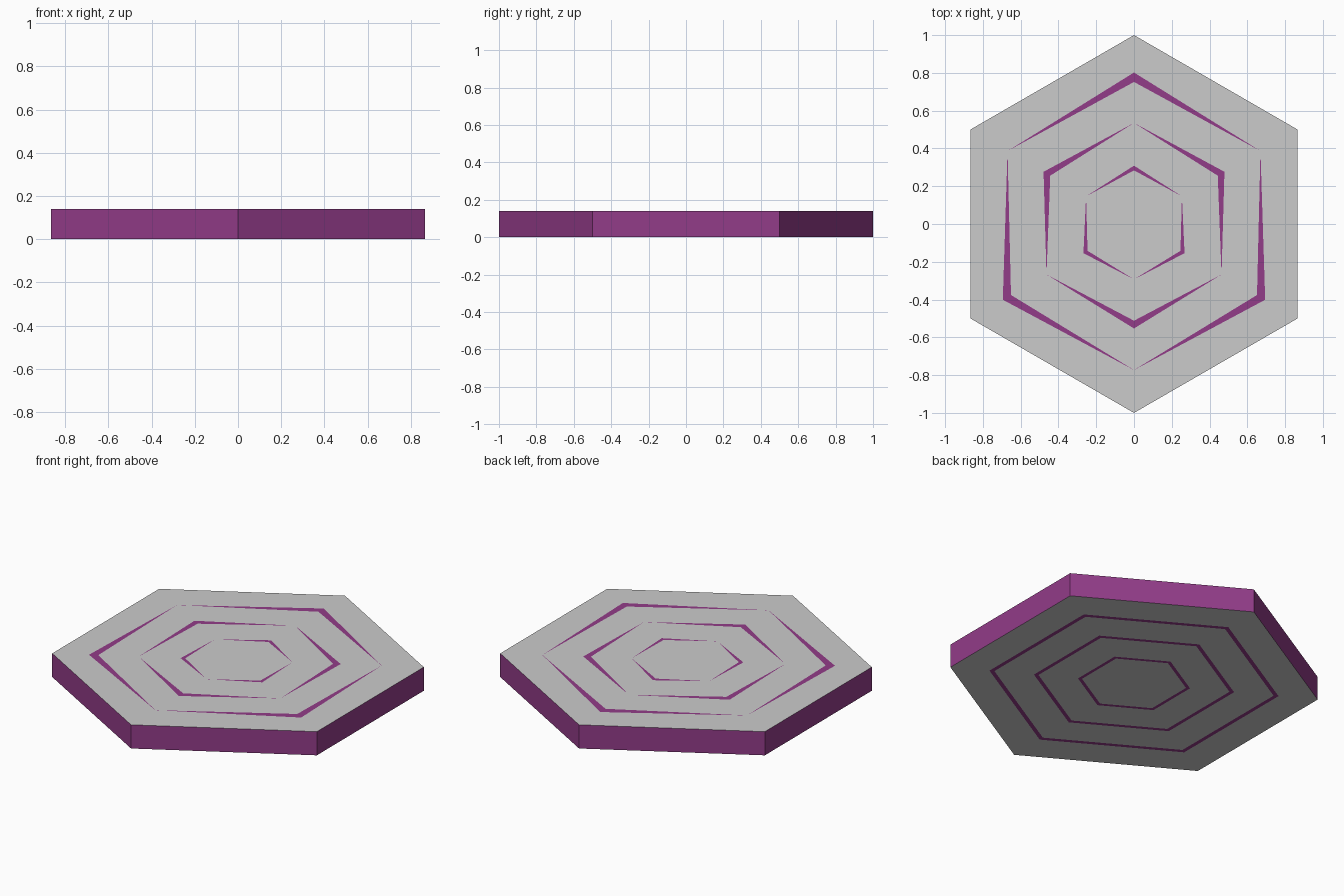
import bpy, bmesh
from math import cos, sin, pi

if "Cube" in bpy.data.objects:
    bpy.data.objects.remove(bpy.data.objects["Cube"])

HEIGHT = 0.14


def material(name, rgb):
    mat = bpy.data.materials.new(name)
    mat.diffuse_color = (*rgb, 1)
    mat.use_nodes = True
    mat.node_tree.nodes["Principled BSDF"].inputs["Base Color"].default_value = mat.diffuse_color
    return mat


def hexagon(bm, even, odd, z):
    """Hexagon with one radius on even corners (starting at +y) and another on odd."""
    return [bm.verts.new(((even, odd)[i % 2] * -sin(i * pi / 3),
                          (even, odd)[i % 2] * cos(i * pi / 3), z))
            for i in range(6)]


def bridge(bm, a, b, mat):
    for i in range(6):
        j = (i + 1) % 6
        bm.faces.new((a[i], a[j], b[j], b[i])).material_index = mat


def cap(bm, radii, z):
    """Nested hexagons: grey bands alternating with purple stripes."""
    loops = [hexagon(bm, e, o, z) for e, o in radii]
    for k in range(len(loops) - 1):
        bridge(bm, loops[k], loops[k + 1], k % 2)
    bm.faces.new(loops[-1]).material_index = 0
    return loops[0]


bm = bmesh.new()

# Top face: stripes taper to nothing at every other corner
top = cap(bm, [(1, 1), (0.802, 0.773), (0.752, 0.773), (0.535, 0.553),
               (0.535, 0.512), (0.309, 0.293), (0.284, 0.293)], HEIGHT)
# Underside: stripes of even width
bottom = cap(bm, [(1, 1), (0.787, 0.787), (0.760, 0.760), (0.545, 0.545),
                  (0.520, 0.520), (0.305, 0.305), (0.283, 0.283)], 0)
# Outer walls
bridge(bm, bottom, top, 1)

bmesh.ops.remove_doubles(bm, verts=bm.verts, dist=1e-5)
bmesh.ops.recalc_face_normals(bm, faces=bm.faces)

mesh = bpy.data.meshes.new("hexagonal_plate")
bm.to_mesh(mesh)
bm.free()
mesh.materials.append(material("grey", (0.8, 0.8, 0.8)))
mesh.materials.append(material("purple", (0.29, 0.045, 0.25)))
plate = bpy.data.objects.new("hexagonal_plate", mesh)
bpy.context.collection.objects.link(plate)
